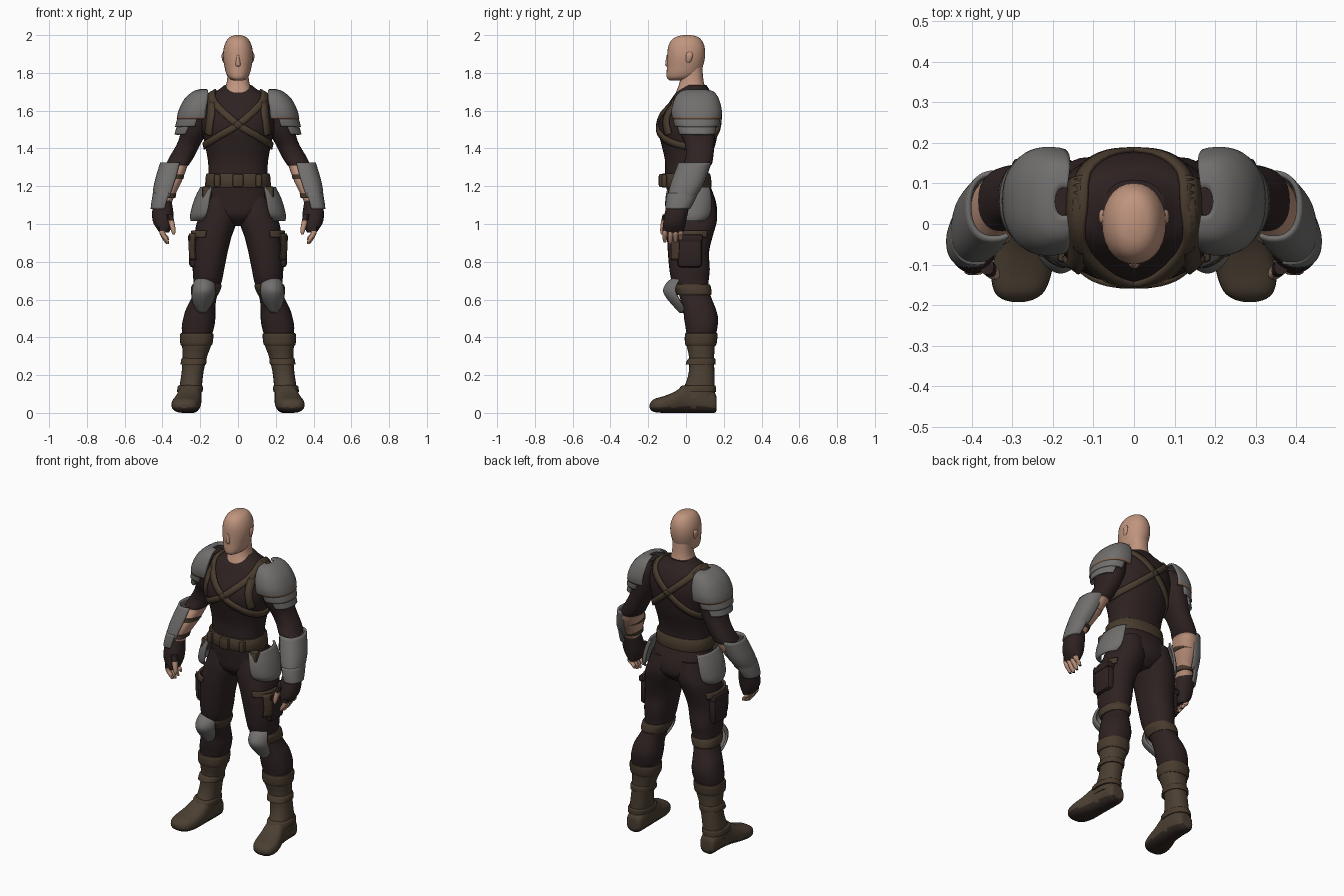
import bpy, bmesh, math
from mathutils import Vector
from mathutils.bvhtree import BVHTree

COLORS = {"skin": (.53, .30, .21), "steel": (.165, .16, .155), "dark_cloth": (.028, .016, .016),
          "leather": (.066, .044, .027), "boot_leather": (.07, .05, .032),
          "sole": (.03, .02, .016), "copper_trim": (.25, .14, .09)}
MATS = {}
for k, c in COLORS.items():
    MATS[k] = bpy.data.materials.new(k)
    MATS[k].diffuse_color = (*c, 1)


def finish(name, bm, mats, mirror=False, thick=0):
    me = bpy.data.meshes.new(name)
    bm.to_mesh(me)
    bm.free()
    for m in mats:
        me.materials.append(MATS[m])
    ob = bpy.data.objects.new(name, me)
    bpy.context.collection.objects.link(ob)
    if thick:
        s = ob.modifiers.new("thickness", 'SOLIDIFY')
        s.thickness, s.offset = thick, -1
    if mirror:
        ob.modifiers.new("mirror", 'MIRROR').use_mirror_merge = False
    return ob


def catmull(pts, sub, closed=False):
    n, out = len(pts), []
    get = (lambda i: pts[i % n]) if closed else (lambda i: pts[max(0, min(n - 1, i))])
    for i in range(n if closed else n - 1):
        p0, p1, p2, p3 = get(i - 1), get(i), get(i + 1), get(i + 2)
        for s in range(sub):
            t = s / sub
            out.append([.5 * (2 * b + (c - a) * t + (2 * a - 5 * b + 4 * c - d) * t * t
                              + (3 * b - a - 3 * c + d) * t ** 3) for a, b, c, d in zip(p0, p1, p2, p3)])
    if not closed:
        out.append(list(pts[-1]))
    return out


# Rings are (position along axis, a min, a max, b min, b max); an arc (centre, half angle) makes an open shell
def loft(name, rings, mats, mirror=True, axis='z', arc=None, rule=None, p=2.3, n=28, sub=3, thick=.012):
    bm = bmesh.new()
    rows = []
    cnt = n + 1 if arc else n
    for t, a0, a1, b0, b1 in catmull(rings, sub):
        row = []
        for j in range(cnt):
            if arc:
                an = math.radians(arc[0] + arc[1] * (2 * j / n - 1))
            else:
                an = 2 * math.pi * j / n
            c, s = math.cos(an), math.sin(an)
            a = (a0 + a1) / 2 + (a1 - a0) / 2 * math.copysign(abs(c) ** (2 / p), c)
            b = (b0 + b1) / 2 + (b1 - b0) / 2 * math.copysign(abs(s) ** (2 / p), s)
            row.append(bm.verts.new((a, b, t) if axis == 'z' else (a, t, b)))
        rows.append(row)
    for i in range(len(rows) - 1):
        for j in range(n):
            k = (j + 1) % cnt
            f = bm.faces.new((rows[i][j], rows[i + 1][j], rows[i + 1][k], rows[i][k]))
            if rule:
                f.material_index = rule(f.calc_center_median(), j / n, i / (len(rows) - 1))
    if not arc:
        bm.faces.new(rows[0])
        bm.faces.new(rows[-1])
        bmesh.ops.recalc_face_normals(bm, faces=bm.faces)
    return finish(name, bm, mats, mirror, thick if arc else 0)


def sym(rings):
    return [(z, -w, w, y0, y1) for z, w, y0, y1 in rings]


def box(name, c, size, mat, mirror=True, bev=.012):
    bm = bmesh.new()
    bmesh.ops.create_cube(bm, size=1)
    for v in bm.verts:
        v.co = Vector(c) + Vector([v.co[i] * size[i] for i in range(3)])
    bmesh.ops.bevel(bm, geom=bm.edges[:], offset=bev, segments=2, affect='EDGES', profile=.5)
    return finish(name, bm, [mat], mirror)


# Head, nose, ears, neck
loft("head", sym([(2.0, .012, -.012, .025), (1.992, .04, -.05, .06), (1.97, .061, -.08, .085),
                  (1.93, .076, -.096, .1), (1.88, .079, -.1, .1), (1.83, .071, -.101, .088),
                  (1.795, .062, -.103, .07), (1.772, .048, -.1, .045), (1.76, .025, -.085, .01)]),
     ["skin"], False, p=2.1)
loft("nose", sym([(1.895, .006, -.102, -.08), (1.845, .014, -.11, -.08), (1.832, .008, -.1, -.08)]),
     ["skin"], False, n=12)
loft("ear", [(1.91, .07, .078, .005, .03), (1.895, .068, .087, .0, .036), (1.865, .066, .083, .0, .028),
             (1.85, .066, .073, .002, .015)], ["skin"], n=12)
loft("neck", sym([(1.86, .055, -.02, .085), (1.78, .056, -.028, .09), (1.735, .064, -.038, .098),
                  (1.70, .08, -.052, .11), (1.67, .085, -.06, .11)]), ["skin"], False)

# Torso and pelvis
torso = loft("shirt", sym([(1.735, .072, -.012, .108), (1.71, .105, -.04, .125), (1.68, .155, -.065, .15),
                           (1.63, .185, -.098, .172), (1.57, .2, -.135, .178), (1.50, .193, -.148, .172),
                           (1.42, .175, -.13, .155), (1.34, .16, -.112, .13), (1.27, .156, -.11, .118),
                           (1.2, .162, -.108, .125)]), ["dark_cloth"], False, sub=4, n=40)
loft("trouser_seat", sym([(1.22, .16, -.105, .12), (1.16, .172, -.1, .145), (1.1, .18, -.095, .162),
                          (1.04, .15, -.085, .16), (.99, .06, -.03, .11)]), ["dark_cloth"], False)
loft("belt", sym([(1.265, .162, -.12, .122), (1.26, .17, -.128, .13), (1.2, .174, -.13, .136),
                  (1.193, .166, -.12, .13)]), ["leather"], False, sub=2)
box("belt_buckle", (0, -.13, 1.23), (.06, .03, .07), "leather", False)
box("belt_side_buckle", (.11, -.115, 1.23), (.035, .03, .07), "leather")
box("belt_pouch", (.165, -.07, 1.165), (.05, .05, .07), "leather")

# Harness: ribbons snapped onto the shirt surface
tree = BVHTree.FromPolygons([v.co for v in torso.data.vertices], [p.vertices for p in torso.data.polygons])


def strap(name, pts, width, closed):
    path = []
    for p in catmull(pts, 7, closed):
        co, no, _, _ = tree.find_nearest(Vector(p))
        path.append((co, no))
    bm, rows, n = bmesh.new(), [], len(path)
    for i, (co, no) in enumerate(path):
        nx = path[(i + 1) % n if closed else min(i + 1, n - 1)][0]
        pv = path[i - 1 if closed else max(i - 1, 0)][0]
        side = (nx - pv).cross(no).normalized()
        row = []
        for s in (-.5, 0, .5):
            q, qn, _, _ = tree.find_nearest(co + side * width * s)
            row.append(bm.verts.new(q + qn * .012))
        rows.append(row)
    for i in range(n if closed else n - 1):
        a, b = rows[i], rows[(i + 1) % n]
        for k in (0, 1):
            bm.faces.new((a[k], a[k + 1], b[k + 1], b[k]))
    for f in bm.faces:
        c = f.calc_center_median()
        if f.normal.dot(tree.find_nearest(c)[1]) < 0:
            f.normal_flip()
    finish(name, bm, ["leather"], True, .014)


strap("cross_strap", [(.135, .05, 1.71), (.13, -.07, 1.65), (.02, -.145, 1.54), (-.11, -.13, 1.46),
                      (-.19, .02, 1.41), (-.12, .15, 1.46), (0, .18, 1.56), (.12, .15, 1.67)], .036, True)
strap("shoulder_strap", [(.15, .12, 1.68), (.15, .04, 1.7), (.15, -.06, 1.66), (.15, -.11, 1.57),
                         (.165, -.1, 1.47)], .042, False)

# Arms: sleeve, bare forearm, glove, fingers
loft("arm", [(1.68, .16, .235, .01, .11), (1.62, .15, .285, -.04, .155), (1.55, .15, .305, -.045, .16),
             (1.48, .17, .305, -.03, .155), (1.42, .2, .325, -.005, .15), (1.36, .23, .36, .0, .145),
             (1.32, .255, .38, -.015, .138), (1.305, .268, .386, -.02, .128), (1.28, .277, .395, -.035, .12),
             (1.22, .3, .415, -.065, .09), (1.15, .335, .425, -.08, .04), (1.08, .365, .435, -.085, .0)],
     ["dark_cloth", "skin"], rule=lambda c, u, v: int(c.z < 1.308))
loft("glove", [(1.125, .352, .44, -.09, .02), (1.11, .35, .446, -.097, .02), (1.06, .342, .455, -.112, .01),
               (1.01, .342, .45, -.12, .0), (.975, .355, .43, -.122, -.008), (.955, .365, .415, -.118, -.015)],
     ["dark_cloth"])
for i, y in enumerate((-.112, -.083, -.055, -.028)):
    d = (.008, 0, .006, .02)[i]
    loft(f"finger_{i + 1}", [(.985, .385, .42, y - .014, y + .014), (.95, .385, .415, y - .014, y + .014),
                             (.915 + d, .37, .397, y - .013, y + .012),
                             (.895 + d, .365, .38, y - .007, y + .007)],
         ["dark_cloth", "skin"], n=10, rule=lambda c, u, v: int(c.z < .962))
loft("thumb", [(1.05, .345, .38, -.125, -.085), (1.0, .335, .365, -.135, -.1), (.965, .33, .355, -.137, -.11),
               (.945, .335, .347, -.133, -.118)], ["dark_cloth", "skin"], n=10,
     rule=lambda c, u, v: int(c.z < 1.01))


def rim(c, u, v):
    return int(v > .9)


# Layered shoulder armour
loft("shoulder_plate", [(1.715, .15, .195, .02, .09), (1.702, .12, .238, -.03, .145),
                        (1.66, .1, .285, -.062, .175), (1.6, .1, .315, -.078, .19),
                        (1.555, .1, .325, -.072, .186)], ["steel", "copper_trim"], arc=(0, 108), rule=rim)
loft("shoulder_middle_plate", [(1.58, .1, .316, -.066, .18), (1.55, .1, .324, -.068, .18),
                               (1.515, .11, .333, -.06, .174)],
     ["steel", "copper_trim"], arc=(0, 88), rule=rim)
loft("shoulder_lower_plate", [(1.53, .12, .322, -.052, .165), (1.505, .13, .328, -.05, .165),
                              (1.475, .15, .336, -.04, .16)],
     ["steel", "copper_trim"], arc=(0, 70), rule=rim)

# Forearm guard with buckled bands
loft("forearm_guard", [(1.325, .275, .412, -.04, .132), (1.26, .29, .432, -.065, .112),
                       (1.2, .31, .447, -.085, .088), (1.14, .335, .453, -.1, .05)],
     ["steel"], arc=(-10, 108))
loft("wrist_guard", [(1.165, .32, .45, -.1, .065), (1.12, .335, .458, -.107, .045),
                     (1.08, .35, .463, -.108, .022)], ["steel"], arc=(-10, 95))
for z, r in ((1.25, (.284, .408, -.055, .108)), (1.15, (.326, .434, -.088, .046))):
    loft("forearm_band", [(z + .012, *r), (z - .012, r[0] + .005, r[1] + .003, r[2] - .004, r[3] - .008)],
         ["leather"])

# Hip armour
loft("hip_plate", [(1.195, .03, .2, -.1, .14), (1.14, .01, .228, -.112, .15), (1.08, .0, .247, -.112, .15),
                   (1.04, .02, .254, -.098, .138), (1.015, .08, .25, -.06, .105)],
     ["steel", "copper_trim"], arc=(-8, 68), rule=lambda c, u, v: int(v > .93))

# Trouser legs
loft("trouser_leg", [(1.14, .02, .17, -.08, .15), (1.05, .003, .2, -.095, .165), (1.0, .01, .22, -.098, .16),
                     (.93, .035, .232, -.1, .14), (.85, .055, .238, -.096, .122), (.76, .073, .24, -.088, .126),
                     (.7, .085, .236, -.075, .12), (.65, .1, .235, -.045, .122), (.6, .115, .25, -.03, .138),
                     (.55, .12, .275, -.015, .158), (.5, .12, .29, -.01, .17), (.45, .127, .298, -.002, .166),
                     (.4, .145, .293, .005, .155)], ["dark_cloth"])
box("thigh_pocket", (.232, .02, .85), (.056, .13, .16), "dark_cloth", bev=.02)
box("pocket_flap", (.236, .02, .925), (.058, .14, .04), "dark_cloth")
loft("thigh_strap", [(.965, .03, .247, -.11, .145), (.93, .035, .254, -.112, .143)],
     ["leather"], arc=(-15, 62))
loft("thigh_holster", [(.95, .03, .268, -.105, .145), (.87, .05, .27, -.1, .13), (.81, .06, .262, -.1, .125)],
     ["leather"], arc=(-38, 14))

# Knee guards
loft("knee_strap", [(.68, .088, .242, -.065, .126), (.665, .088, .248, -.065, .132),
                    (.635, .1, .25, -.05, .136), (.625, .105, .246, -.045, .132)], ["leather"])
loft("knee_plate", [(.712, .14, .222, -.075, .03), (.69, .122, .236, -.102, .03), (.65, .118, .244, -.122, .03),
                    (.61, .122, .246, -.105, .04), (.57, .14, .236, -.072, .05), (.53, .17, .21, -.035, .05)],
     ["steel"], arc=(-90, 80), p=1.8)

# Boots
loft("boot_shaft", [(.415, .14, .295, .003, .158), (.36, .142, .296, .003, .153), (.3, .163, .293, .015, .149),
                    (.22, .182, .298, .015, .15), (.15, .19, .308, -.005, .152), (.08, .195, .315, -.05, .155)],
     ["boot_leather"])
loft("boot_cuff", [(.422, .138, .3, .0, .162), (.415, .13, .307, -.006, .167), (.37, .134, .306, -.006, .163),
                   (.355, .142, .3, .0, .156)], ["leather"])
for z, r in ((.27, (.166, .301, .007, .156)), (.125, (.185, .32, -.03, .159))):
    loft("boot_band", [(z + .02, r[0] + .006, r[1] - .006, r[2] + .012, r[3] - .005), (z + .012, *r),
                       (z - .015, r[0] + .003, r[1] + .003, r[2] - .01, r[3])], ["leather"], sub=2)
loft("boot_foot", [(.162, .222, .282, .02, .075), (.15, .204, .3, .0, .11), (.08, .194, .308, .0, .15),
                   (.0, .194, .318, .0, .15), (-.06, .196, .338, .0, .112), (-.12, .203, .352, .0, .088),
                   (-.165, .22, .345, .004, .075), (-.185, .245, .325, .014, .058), (-.192, .27, .3, .025, .045)],
     ["boot_leather", "sole"], axis='y', p=2.6, rule=lambda c, u, v: int(c.z < .03))

# Smooth shading that keeps creases
bpy.ops.object.select_all(action='SELECT')
bpy.context.view_layer.objects.active = torso
bpy.ops.object.shade_smooth_by_angle(angle=math.radians(40))
